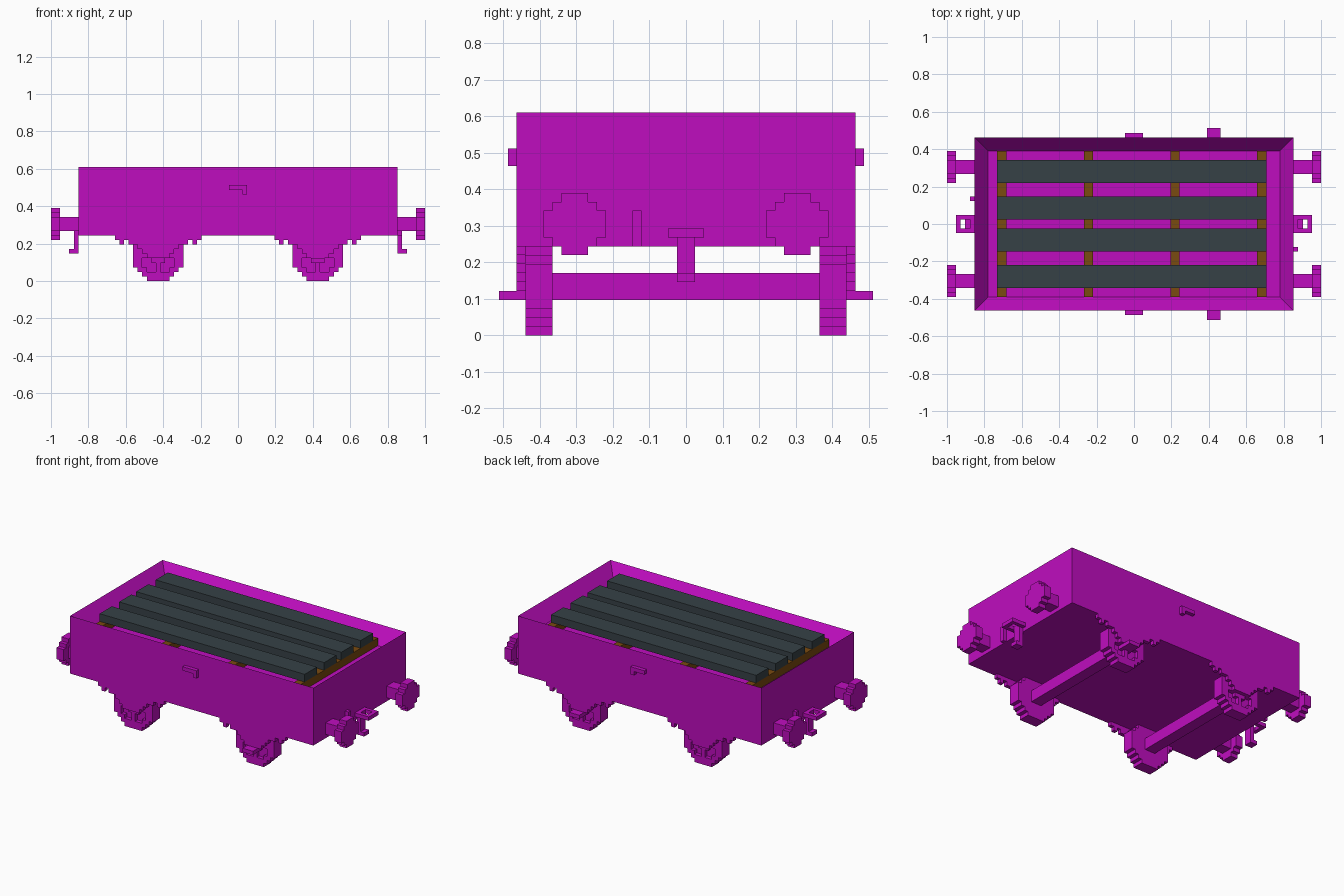
import bpy
import bmesh
from mathutils import Vector

cube = bpy.data.objects.get("Cube")
if cube:
    bpy.data.objects.remove(cube, do_unlink=True)

V = 2 / 82  # size of one block; all coordinates below are in blocks


def material(name, rgb):
    m = bpy.data.materials.new(name)
    m.use_nodes = True
    m.diffuse_color = (*rgb, 1)
    bsdf = next(n for n in m.node_tree.nodes if n.type == 'BSDF_PRINCIPLED')
    bsdf.inputs["Base Color"].default_value = (*rgb, 1)
    return m


MAGENTA = material("magenta", (0.52, 0.004, 0.52))
SLATE = material("slate", (0.037, 0.053, 0.061))
BROWN = material("brown", (0.195, 0.069, 0.005))


def finish(name, bm, mat):
    bmesh.ops.scale(bm, vec=(V, V, V), verts=bm.verts)
    bmesh.ops.recalc_face_normals(bm, faces=bm.faces)
    me = bpy.data.meshes.new(name)
    bm.to_mesh(me)
    bm.free()
    me.materials.append(mat)
    ob = bpy.data.objects.new(name, me)
    bpy.context.collection.objects.link(ob)
    return ob


def box_mesh(x0, x1, y0, y1, z0, z1):
    bm = bmesh.new()
    bmesh.ops.create_cube(bm, size=1)
    for v in bm.verts:
        v.co = Vector(((x0 + x1) / 2 + v.co.x * (x1 - x0),
                       (y0 + y1) / 2 + v.co.y * (y1 - y0),
                       (z0 + z1) / 2 + v.co.z * (z1 - z0)))
    return bm


def box(name, *bounds, mat=MAGENTA):
    return finish(name, box_mesh(*bounds), mat)


def plate(name, cells, axis, d0, d1, mat=MAGENTA):
    """Extrude a set of square cells along an axis from d0 to d1."""
    def place(u, w, d):
        return {'x': (d, u, w), 'y': (u, d, w), 'z': (u, w, d)}[axis]
    bm = bmesh.new()
    for u, w in cells:
        corners = ((u, w), (u + 1, w), (u + 1, w + 1), (u, w + 1))
        bm.faces.new([bm.verts.new(place(a, b, d0)) for a, b in corners])
    bmesh.ops.remove_doubles(bm, verts=bm.verts, dist=0.01)
    ext = bmesh.ops.extrude_face_region(bm, geom=bm.faces[:], use_keep_orig=True)
    moved = [g for g in ext["geom"] if isinstance(g, bmesh.types.BMVert)]
    bmesh.ops.translate(bm, verts=moved, vec=place(0, 0, d1 - d0))
    return finish(name, bm, mat)


def disc(cu, cw, r, limit, keep=lambda a, b: True):
    """Cells of a blocky disc whose lower left centre cell is (cu, cw)."""
    span = range(-r, r + 1)
    return [(cu + a, cw + b) for a in span for b in span
            if a * a + b * b <= limit and keep(a, b)]


# Open-topped body
bm = box_mesh(-35, 35, -19, 19, 10, 25)
top = max(bm.faces, key=lambda f: f.calc_center_median().z)
bmesh.ops.inset_region(bm, faces=[top], thickness=3, use_even_offset=True)
bmesh.ops.translate(bm, verts=top.verts[:], vec=(0, 0, -4))
finish("body", bm, MAGENTA)

# Load: cross battens with long planks on top
for i, x in enumerate((-30, -11, 8, 27)):
    box(f"batten_{i + 1}", x, x + 2, -16, 16, 21, 23, mat=BROWN)
for i, y in enumerate((-14, -6, 1, 9)):
    box(f"plank_{i + 1}", -30, 29, y, y + 5, 23, 25, mat=SLATE)

# Running gear: axles, wheels and spring hangers
guard_rows = {9: 9, 8: 6, 7: 4, 6: 3, 5: 2}  # height: half width


def on_face(a, b):
    return a * a + b * b >= 16 or a == 0 or b == 0 or a * a + b * b <= 2


for end, cx in (("right", -18), ("left", 17)):
    box(f"axle_{end}", cx - 1, cx + 2, -15, 15, 4, 7)
    guard = [(cx + a, z) for z, h in guard_rows.items() for a in range(-h, h + 1)]
    guard += [(cx - 8, 8), (cx + 8, 8)]
    for side, s in (("front", -1), ("back", 1)):
        tag = f"{end}_{side}"
        plate(f"wheel_{tag}", disc(cx, 5, 5, 30), 'y', s * 15, s * 17)
        plate(f"wheel_rim_{tag}", disc(cx, 5, 5, 30, on_face), 'y', s * 17, s * 18)
        plate(f"spring_hanger_{tag}", guard, 'y', s * 18, s * 19)

# Side steps below one axle, and side brackets
for side, s in (("front", -1), ("back", 1)):
    y0, y1 = sorted((s * 18, s * 21))
    box(f"step_{side}", 16, 19, y0, y1, 4, 5)
    bracket = [(x, 20) for x in range(-2, 2)] + [(1, 19)]
    plate(f"bracket_{side}", bracket, 'y', s * 19, s * 20)

# End fittings: buffers, coupling and brake pipe
for end, s in (("right", -1), ("left", 1)):
    def ends(a, b):
        return sorted((s * a, s * b))

    for side, cy in (("front", -13), ("back", 12)):
        box(f"buffer_shaft_{end}_{side}", *ends(35, 39), cy - 1, cy + 2, 11, 14)
        plate(f"buffer_head_{end}_{side}", disc(cy, 12, 3, 10), 'x', s * 39, s * 41)
    x0 = ends(35, 39)[0]
    loop = [(x, y) for x in range(x0, x0 + 4) for y in range(-2, 2)
            if x in (x0, x0 + 3) or y in (-2, 1)]
    plate(f"coupling_loop_{end}", loop, 'z', 11, 12)
    box(f"coupling_bar_{end}", *ends(35, 36), -1, 1, 7, 11)
    box(f"coupling_hook_{end}", *ends(35, 37), -1, 1, 6, 7)
    box(f"brake_pipe_{end}", *ends(35, 36), *sorted((-s * 5, -s * 6)), 10, 14)
